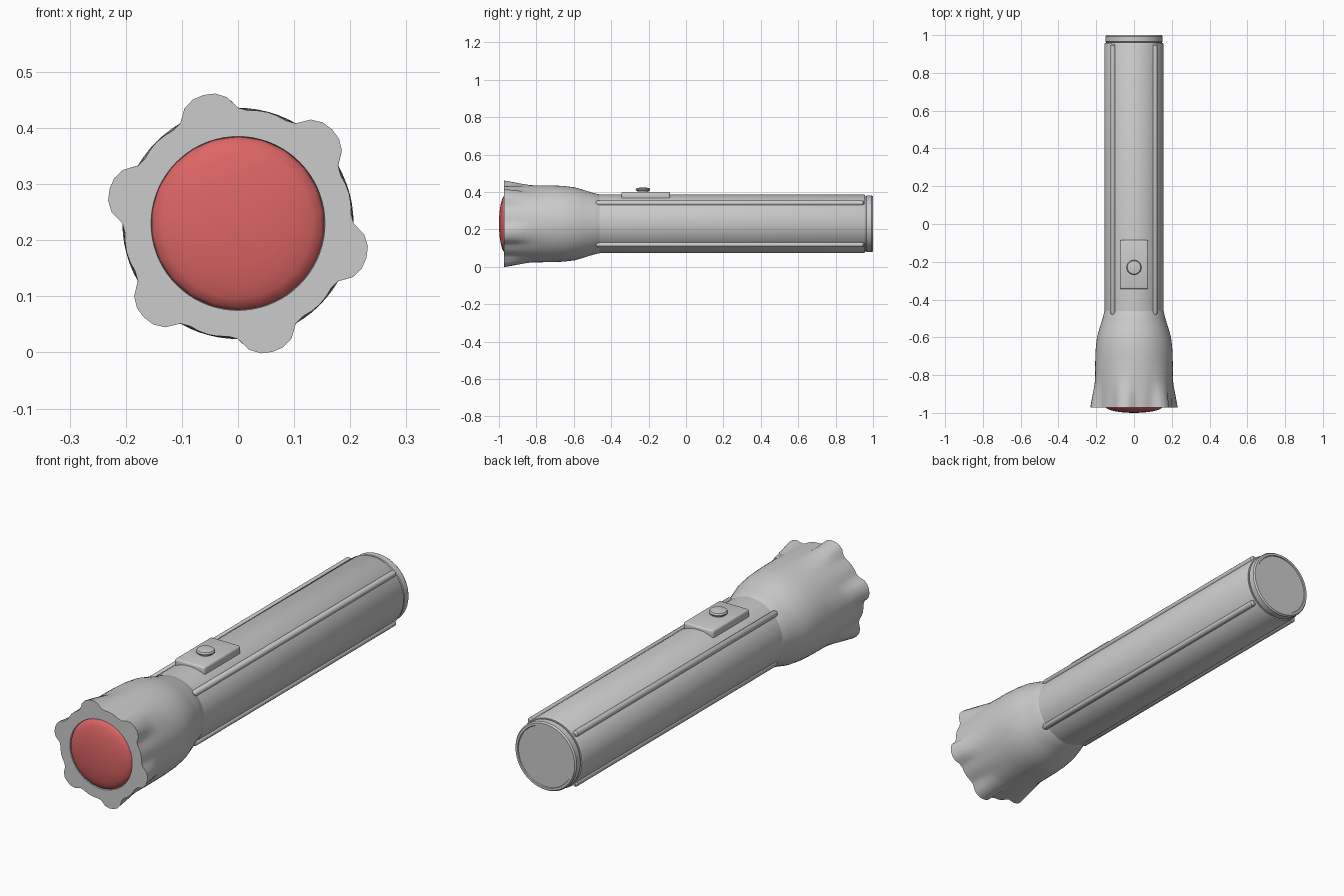
import bpy, bmesh, math
from mathutils import Matrix

if "Cube" in bpy.data.objects:
    bpy.data.objects.remove(bpy.data.objects["Cube"])

CZ = 0.23  # height of the torch axis


def finish(name, bm, angle=35):
    bmesh.ops.remove_doubles(bm, verts=bm.verts, dist=1e-5)
    bmesh.ops.recalc_face_normals(bm, faces=bm.faces)
    me = bpy.data.meshes.new(name)
    bm.to_mesh(me)
    bm.free()
    ob = bpy.data.objects.new(name, me)
    bpy.context.collection.objects.link(ob)
    bpy.ops.object.select_all(action='DESELECT')
    bpy.context.view_layer.objects.active = ob
    ob.select_set(True)
    bpy.ops.object.shade_smooth_by_angle(angle=math.radians(angle))
    return ob


def lathe(name, profile, n, radius=None, turn=0.0, vertical=False, at=(0, 0, CZ), angle=35):
    """Revolve (radius, axial) points; radius(r, h, a) may vary the radius round the axis."""
    bm = bmesh.new()
    rings = []
    for r, h in profile:
        ring = []
        for i in range(n):
            a = math.tau * i / n + turn
            q = radius(r, h, a) if radius else r
            u, v = q * math.cos(a), q * math.sin(a)
            ring.append(bm.verts.new((u, v, h) if vertical else (u, h, v)))
        rings.append(ring)
    for p, q in zip(rings, rings[1:]):
        for i in range(n):
            j = (i + 1) % n
            bm.faces.new((p[i], p[j], q[j], q[i]))
    for end in (rings[0], rings[-1]):
        bm.faces.new(end)
    bmesh.ops.translate(bm, verts=bm.verts, vec=at)
    return finish(name, bm, angle)


# Barrel and stepped tail cap
lathe("barrel", [(0.156, -0.50), (0.157, -0.46), (0.157, 0.95), (0.153, 0.958)], 48)
lathe("tail_cap", [(0.147, 0.94), (0.147, 0.962), (0.152, 0.966), (0.152, 0.993),
                   (0.147, 1.0), (0.137, 1.0), (0.135, 0.996)], 48, angle=25)

# Four rounded grip ribs along the barrel
for k in range(4):
    a = math.radians(45 + 90 * k)
    lathe("grip_rib_%d" % (k + 1), [(0.008, -0.48), (0.014, -0.47), (0.014, 0.945), (0.008, 0.953)], 12,
          at=(0.157 * math.cos(a), 0, CZ + 0.157 * math.sin(a)))

# Head: six lobes grow out of the bell towards the front rim
LOBE = [0.237, 0.235, 0.226, 0.206, 0.202, 0.204, 0.205]


def lobed(r, h, a):
    k = min(max((-0.82 - h) / 0.15, 0), 1)
    if r < 0.2:
        return r
    d = round(math.degrees(a) - 45) % 60
    return r + (LOBE[min(d, 60 - d) // 5] - 0.207) * k


lathe("head", [(0.15, -0.45), (0.157, -0.462), (0.166, -0.50), (0.182, -0.55), (0.195, -0.595),
               (0.202, -0.65), (0.205, -0.71), (0.206, -0.82), (0.2065, -0.87), (0.207, -0.92),
               (0.207, -0.972), (0.155, -0.972), (0.152, -0.955)], 72, radius=lobed)

# Domed red lens
dome = [(0.155 * math.sin(math.radians(t)), -0.965 - 0.035 * math.cos(math.radians(t)))
        for t in (90, 75, 60, 45, 30, 15, 1)]
lens = lathe("lens", [(0.155, -0.95)] + dome, 22, turn=math.pi / 2, angle=50)
red = bpy.data.materials.new("lens_red")
red.diffuse_color = (0.72, 0.13, 0.13, 1)
red.use_nodes = True
red.node_tree.nodes["Principled BSDF"].inputs["Base Color"].default_value = red.diffuse_color
lens.data.materials.append(red)

# Switch plate with softened edges
bm = bmesh.new()
bmesh.ops.create_cube(bm, size=1, matrix=Matrix.Translation((0, -0.215, 0.38))
                      @ Matrix.Diagonal((0.15, 0.26, 0.042, 1)))
bmesh.ops.bevel(bm, geom=bm.edges[:], offset=0.009, segments=3, profile=0.5, affect='EDGES')
finish("switch_plate", bm)

# Mushroom push button
lathe("switch_button", [(0.03, 0.39), (0.03, 0.405), (0.038, 0.408), (0.039, 0.413),
                        (0.035, 0.42), (0.02, 0.423)], 28, vertical=True, at=(0, -0.23, 0))
